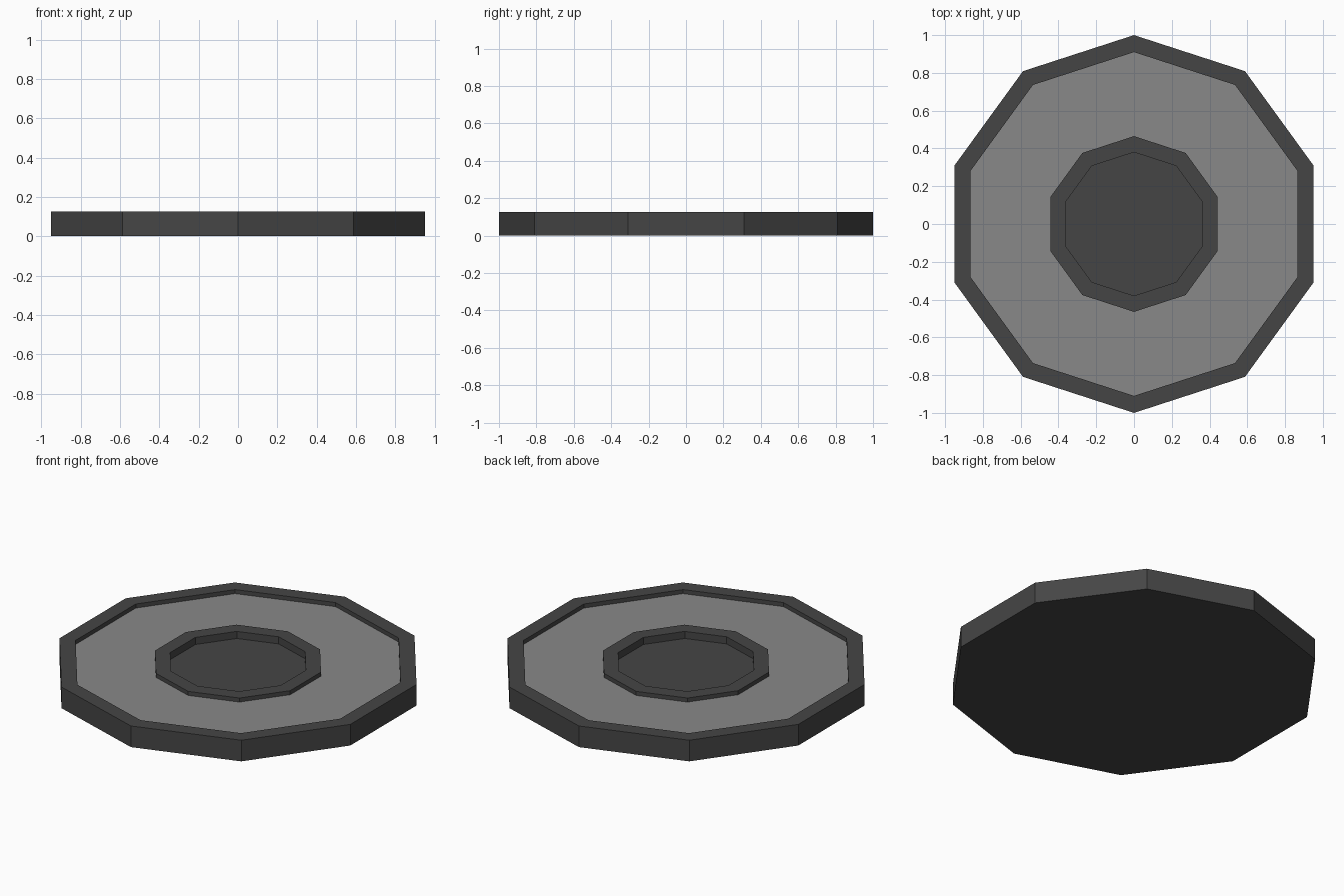
import bpy
import bmesh
from math import sin, cos, tau

cube = bpy.data.objects.get("Cube")
if cube:
    bpy.data.objects.remove(cube, do_unlink=True)

SIDES = 10
TOP, PLATE_Z, WELL_Z = 0.125, 0.101, 0.083


def material(name, value):
    mat = bpy.data.materials.new(name)
    mat.use_nodes = True
    colour = (value, value, value, 1)
    mat.diffuse_color = colour
    mat.node_tree.nodes["Principled BSDF"].inputs["Base Color"].default_value = colour
    return mat


def lathe(name, profile, mat):
    """Turn (radius, height) points into a ten-sided part; radius 0 closes it."""
    bm = bmesh.new()
    rings = []
    for radius, z in profile:
        count = SIDES if radius else 1
        rings.append([bm.verts.new((radius * sin(tau * i / SIDES),
                                    radius * cos(tau * i / SIDES), z))
                      for i in range(count)])
    for a, b in zip(rings, rings[1:]):
        if len(a) == 1 or len(b) == 1:
            bm.faces.new(a if len(b) == 1 else b)
            continue
        for i in range(SIDES):
            j = (i + 1) % SIDES
            bm.faces.new((a[i], a[j], b[j], b[i]))
    loose = [v for v in bm.verts if not v.link_faces]
    bmesh.ops.delete(bm, geom=loose, context='VERTS')
    bmesh.ops.recalc_face_normals(bm, faces=bm.faces)
    mesh = bpy.data.meshes.new(name)
    bm.to_mesh(mesh)
    bm.free()
    mesh.materials.append(mat)
    obj = bpy.data.objects.new(name, mesh)
    bpy.context.collection.objects.link(obj)
    return obj


dark = material("dark grey", 0.06)
light = material("mid grey", 0.25)

# Outer body: flat underside, side wall, raised rim and its inner step
lathe("outer_rim", [(0, 0), (1, 0), (1, TOP), (0.91, TOP), (0.91, PLATE_Z),
                    (0.91, 0.02), (0, 0.02)], dark)

# Recessed ring-shaped plate
lathe("plate", [(0.91, PLATE_Z), (0.465, PLATE_Z), (0.465, 0.03),
                (0.91, 0.03), (0.91, PLATE_Z)], light)

# Raised centre ring with a sunken well
lathe("centre_hub", [(0, 0.03), (0.465, 0.03), (0.465, TOP), (0.38, TOP),
                     (0.38, WELL_Z), (0, WELL_Z)], dark)
